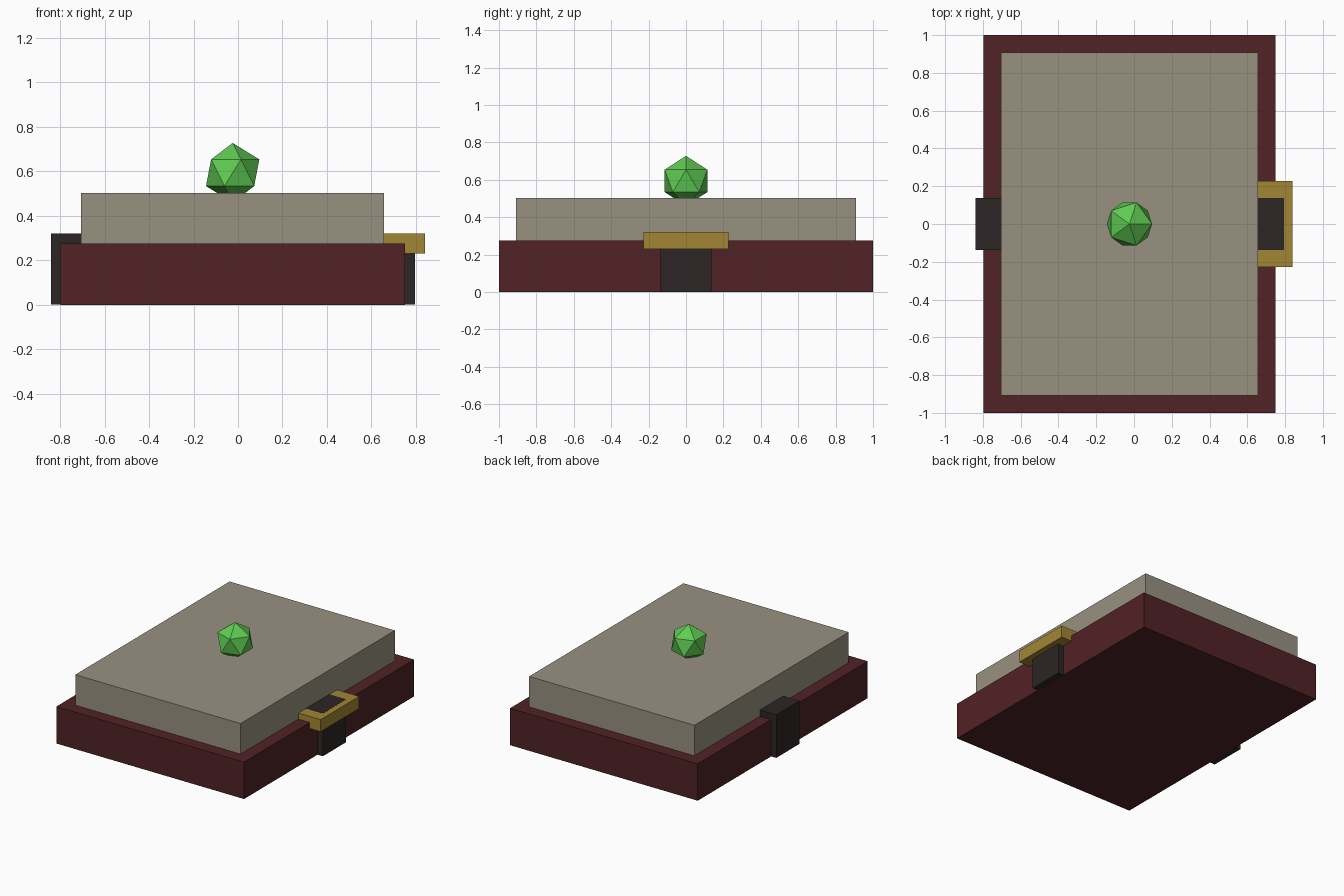
import bpy

if "Cube" in bpy.data.objects:
    bpy.data.objects.remove(bpy.data.objects["Cube"])


def material(name, rgb):
    m = bpy.data.materials.new(name)
    m.diffuse_color = (*rgb, 1.0)
    m.use_nodes = True
    m.node_tree.nodes["Principled BSDF"].inputs["Base Color"].default_value = m.diffuse_color
    return m


def block(name, x, y, z, mat):
    """Box from (min, max) extents on each axis."""
    bpy.ops.mesh.primitive_cube_add(size=1, location=[sum(a) / 2 for a in (x, y, z)])
    ob = bpy.context.object
    ob.name = name
    ob.scale = [a[1] - a[0] for a in (x, y, z)]
    bpy.ops.object.transform_apply(location=False, rotation=False, scale=True)
    ob.data.materials.append(mat)
    return ob


maroon = material("maroon", (0.082, 0.016, 0.018))
stone = material("warm_grey", (0.315, 0.285, 0.22))
dark = material("dark_brown", (0.026, 0.018, 0.018))
gold = material("dull_gold", (0.36, 0.24, 0.035))
green = material("gem_green", (0.115, 0.60, 0.085))

# Lower slab and the smaller block resting on it
block("base", (-0.797, 0.75), (-1, 1), (0, 0.275), maroon)
block("upper_block", (-0.705, 0.657), (-0.908, 0.908), (0.25, 0.502), stone)

# Strap running through the base, with a buckle on the right
# (strap is offset by a hair so its faces never coincide with its neighbours)
block("strap", (-0.84, 0.795), (-0.137, 0.137), (0.001, 0.321), dark)
block("buckle", (0.60, 0.84), (-0.227, 0.227), (0.23, 0.32), gold)

# Faceted gem sunk into the top
bpy.ops.mesh.primitive_ico_sphere_add(subdivisions=1, radius=0.134, location=(-0.024, 0, 0.594))
gem = bpy.context.object
gem.name = "gem"
gem.data.materials.append(green)
